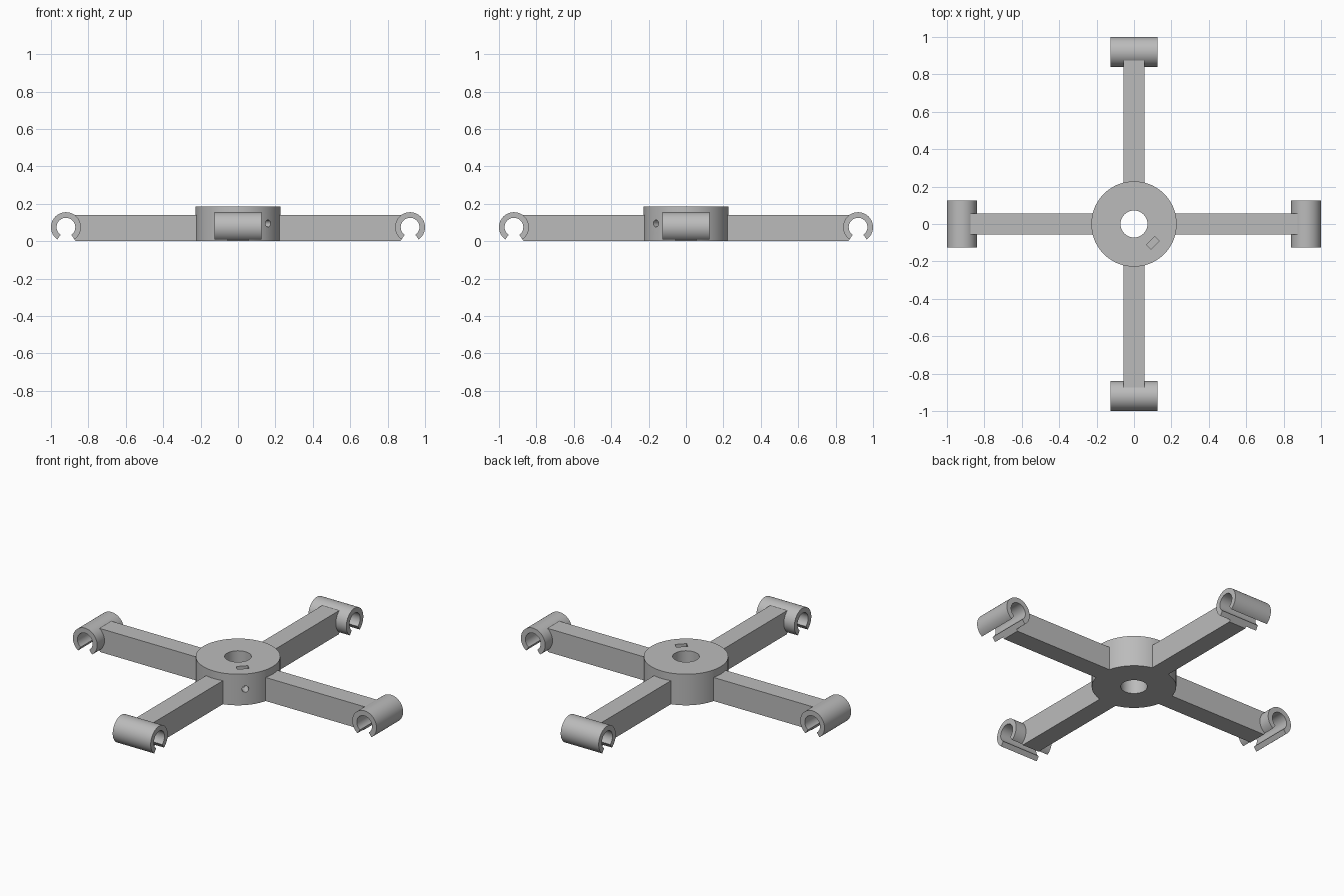
import bpy
import bmesh
from math import cos, sin, radians, tau
from mathutils import Matrix, Vector

HUB_R, HUB_H, BORE_R = 0.228, 0.185, 0.072
ARM_W, ARM_H = 0.112, 0.14
CLIP_X, CLIP_Z, CLIP_R, CLIP_BORE = 0.92, 0.075, 0.08, 0.05
CLIP_LEN, GAP_HALF = 0.25, 35

default = bpy.data.objects.get("Cube")
if default:
    bpy.data.objects.remove(default)

grey = bpy.data.materials.new("plain_grey")
grey.use_nodes = True
colour = (0.5, 0.5, 0.5, 1)
grey.diffuse_color = colour
grey.node_tree.nodes["Principled BSDF"].inputs["Base Color"].default_value = colour


def prism(name, points, depth, matrix):
    """Extrude a flat outline by depth, centred on its plane."""
    bm = bmesh.new()
    face = bm.faces.new([bm.verts.new((x, y, -depth / 2)) for x, y in points])
    new = bmesh.ops.extrude_face_region(bm, geom=[face])["geom"]
    bmesh.ops.translate(bm, vec=(0, 0, depth),
                        verts=[v for v in new if isinstance(v, bmesh.types.BMVert)])
    bmesh.ops.recalc_face_normals(bm, faces=bm.faces)
    bm.transform(matrix)
    mesh = bpy.data.meshes.new(name)
    bm.to_mesh(mesh)
    bm.free()
    mesh.materials.append(grey)
    obj = bpy.data.objects.new(name, mesh)
    bpy.context.collection.objects.link(obj)
    return obj


def arc(radius, start=0, sweep=360, steps=64):
    count = steps if sweep == 360 else steps + 1
    angles = [radians(start + sweep * i / steps) for i in range(count)]
    return [(radius * cos(a), radius * sin(a)) for a in angles]


def box(length, width):
    return [(sx * length / 2, sy * width / 2)
            for sx, sy in ((-1, -1), (1, -1), (1, 1), (-1, 1))]


def combine(target, other, operation):
    mod = target.modifiers.new(operation.lower(), "BOOLEAN")
    mod.object, mod.operation, mod.solver = other, operation, "EXACT"
    bpy.context.view_layer.objects.active = target
    bpy.ops.object.modifier_apply(modifier=mod.name)
    bpy.data.objects.remove(other)


move = Matrix.Translation
upright = Matrix.Rotation(radians(90), 4, "X")

# Hub
frame = prism("four_arm_frame", arc(HUB_R, steps=96), HUB_H, move((0, 0, HUB_H / 2)))

# Keyhole outline: round bore with a flared opening at the bottom
reach = 0.15
mouth = [(reach * sin(radians(a)), -reach * cos(radians(a))) for a in (-GAP_HALF, GAP_HALF)]
keyhole = arc(CLIP_BORE, GAP_HALF - 90, 360 - 2 * GAP_HALF, 48) + mouth

# Arms with an open clip at each end
for i in range(4):
    turn = Matrix.Rotation(tau * i / 4, 4, "Z")
    seat = turn @ move((CLIP_X, 0, CLIP_Z)) @ upright
    arm = prism("arm", box(CLIP_X, ARM_W), ARM_H, turn @ move((CLIP_X / 2, 0, ARM_H / 2)))
    combine(arm, prism("clip", arc(CLIP_R), CLIP_LEN, seat), "UNION")
    combine(arm, prism("clip_opening", keyhole, CLIP_LEN * 2, seat), "DIFFERENCE")
    combine(frame, arm, "UNION")

# Centre bore
combine(frame, prism("centre_bore", arc(BORE_R), 1, Matrix()), "DIFFERENCE")

# Screw hole running diagonally into the bore, and the nut slot above it
diagonal = Matrix.Rotation(radians(-45), 4, "Z")
screw_axis = diagonal @ move((0.175, 0, 0.095)) @ Matrix.Rotation(radians(90), 4, "Y")
combine(frame, prism("screw_hole", arc(0.019, steps=24), 0.25, screw_axis), "DIFFERENCE")
combine(frame, prism("nut_slot", box(0.035, 0.064), 0.14,
                     diagonal @ move((0.143, 0, 0.133))), "DIFFERENCE")

bpy.ops.object.select_all(action="DESELECT")
frame.select_set(True)
bpy.context.view_layer.objects.active = frame
bpy.ops.object.shade_smooth_by_angle(angle=radians(30))
